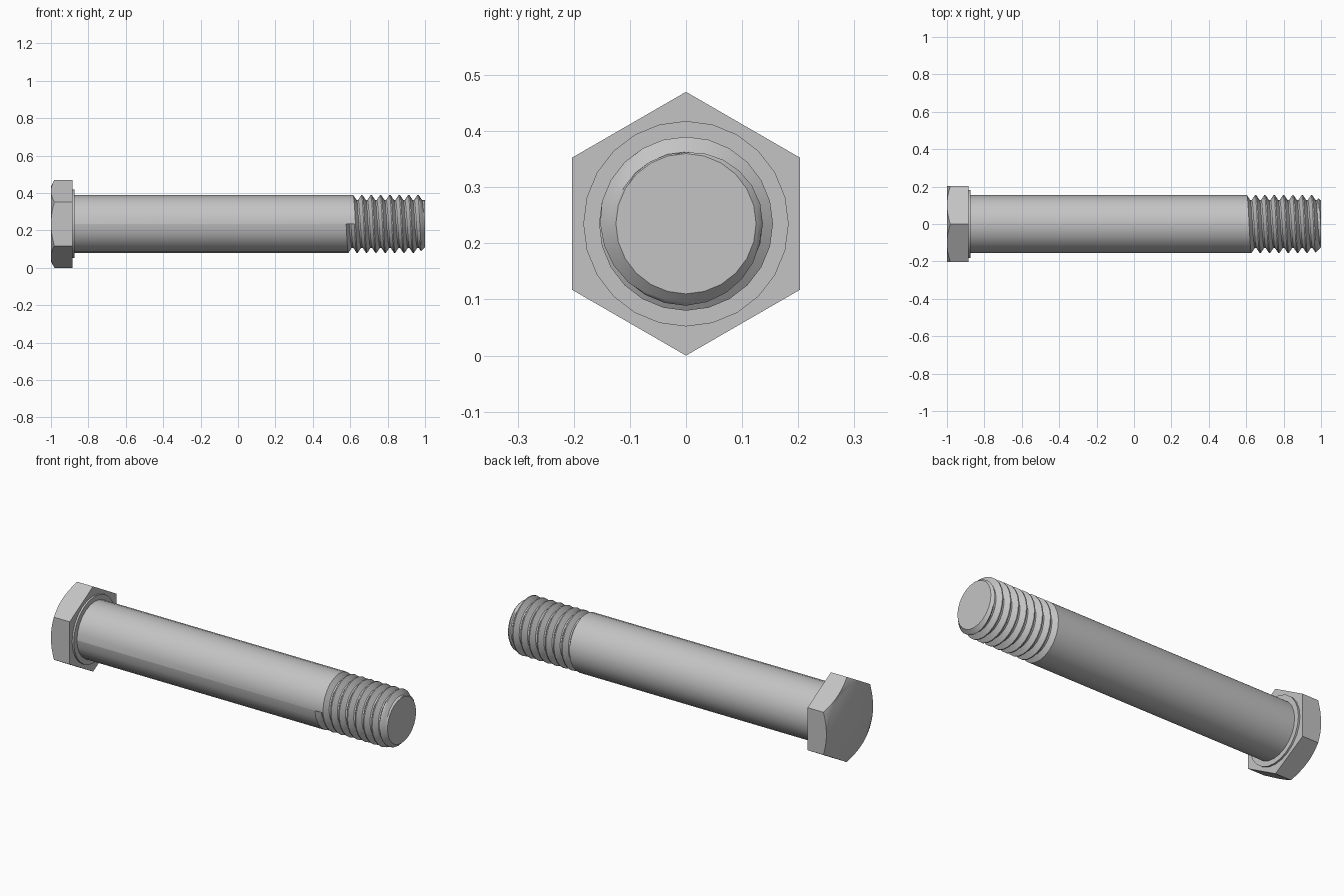
import bpy, bmesh
from math import pi, cos, sin, radians

cube = bpy.data.objects.get("Cube")
if cube:
    bpy.data.objects.remove(cube, do_unlink=True)

AXIS_Z = 0.235      # height of the bolt axis
SIDES = 24
SHANK_R, ROOT_R, TIP_R = 0.155, 0.128, 0.125
PITCH, THREAD_X, TURNS = 0.05, 0.575, 9

steel = bpy.data.materials.new("steel grey")
steel.use_nodes = True
grey = (0.55, 0.55, 0.55, 1)
steel.diffuse_color = grey
steel.node_tree.nodes["Principled BSDF"].inputs["Base Color"].default_value = grey


def point(bm, x, r, angle):
    return bm.verts.new((x, r * cos(angle), AXIS_Z + r * sin(angle)))


def bridge(bm, a, b):
    for i in range(len(a)):
        j = (i + 1) % len(a)
        bm.faces.new((a[i], a[j], b[j], b[i]))


def finish(bm, name):
    mesh = bpy.data.meshes.new(name)
    bm.to_mesh(mesh)
    bm.free()
    mesh.materials.append(steel)
    obj = bpy.data.objects.new(name, mesh)
    bpy.context.collection.objects.link(obj)
    bpy.ops.object.select_all(action="DESELECT")
    obj.select_set(True)
    bpy.context.view_layer.objects.active = obj
    bpy.ops.object.shade_smooth_by_angle(angle=radians(28))


# Hex head with a conical chamfer on the outer face
bm = bmesh.new()
flat_r, steps = 0.2035, 8
cap, rim, back = [], [], []
for i in range(6 * steps):
    side, k = divmod(i, steps)
    a0 = pi / 2 + side * pi / 3
    f = k / steps
    y = (1 - f) * cos(a0) + f * cos(a0 + pi / 3)
    z = (1 - f) * sin(a0) + f * sin(a0 + pi / 3)
    y, z = 0.235 * y, 0.235 * z
    r = (y * y + z * z) ** 0.5
    inner = 0.2 / r
    cap.append(bm.verts.new((-1, y * inner, AXIS_Z + z * inner)))
    rim.append(bm.verts.new((-1 + max(0, r - flat_r) * 0.577, y, AXIS_Z + z)))
    back.append(bm.verts.new((-0.885, y, AXIS_Z + z)))
bridge(bm, cap, rim)
bridge(bm, rim, back)
bm.faces.new(cap)
bm.faces.new(back)
bmesh.ops.recalc_face_normals(bm, faces=bm.faces)
finish(bm, "hex_head")

# Thin round bearing face under the head
bm = bmesh.new()
rings = [[point(bm, x, 0.183, pi / 2 + 2 * pi * i / SIDES) for i in range(SIDES)]
         for x in (-0.89, -0.875)]
bridge(bm, *rings)
for ring in rings:
    bm.faces.new(ring)
bmesh.ops.recalc_face_normals(bm, faces=bm.faces)
finish(bm, "bearing_face")

# Shank running into a helical thread: one lengthwise column per angle
profile = [(0, 0), (0.06, 0), (0.18, 0.33), (0.3, 0.67), (0.42, 1),
           (0.58, 1), (0.7, 0.67), (0.82, 0.33), (0.94, 0)]
bm = bmesh.new()
columns = []
for i in range(SIDES + 1):
    turn = i / SIDES
    angle = pi + 2 * pi * turn
    column = [point(bm, -0.88, SHANK_R, angle)]
    for t in range(TURNS):
        for f, depth in profile:
            x = min(1, THREAD_X + PITCH * (turn + t + f))
            r = SHANK_R - depth * (SHANK_R - ROOT_R)
            column.append(point(bm, x, min(r, TIP_R + 1 - x), angle))
    column.append(point(bm, 1, TIP_R, angle))
    columns.append(column)
for a, b in zip(columns, columns[1:]):
    for i in range(len(a) - 1):
        bm.faces.new((a[i], b[i], b[i + 1], a[i + 1]))
bm.faces.new([c[-1] for c in columns[:-1]])             # end cap
bm.faces.new(columns[0][1:len(profile) + 2])            # wall where the groove starts
bmesh.ops.remove_doubles(bm, verts=bm.verts, dist=0.0002)
finish(bm, "threaded_shank")
